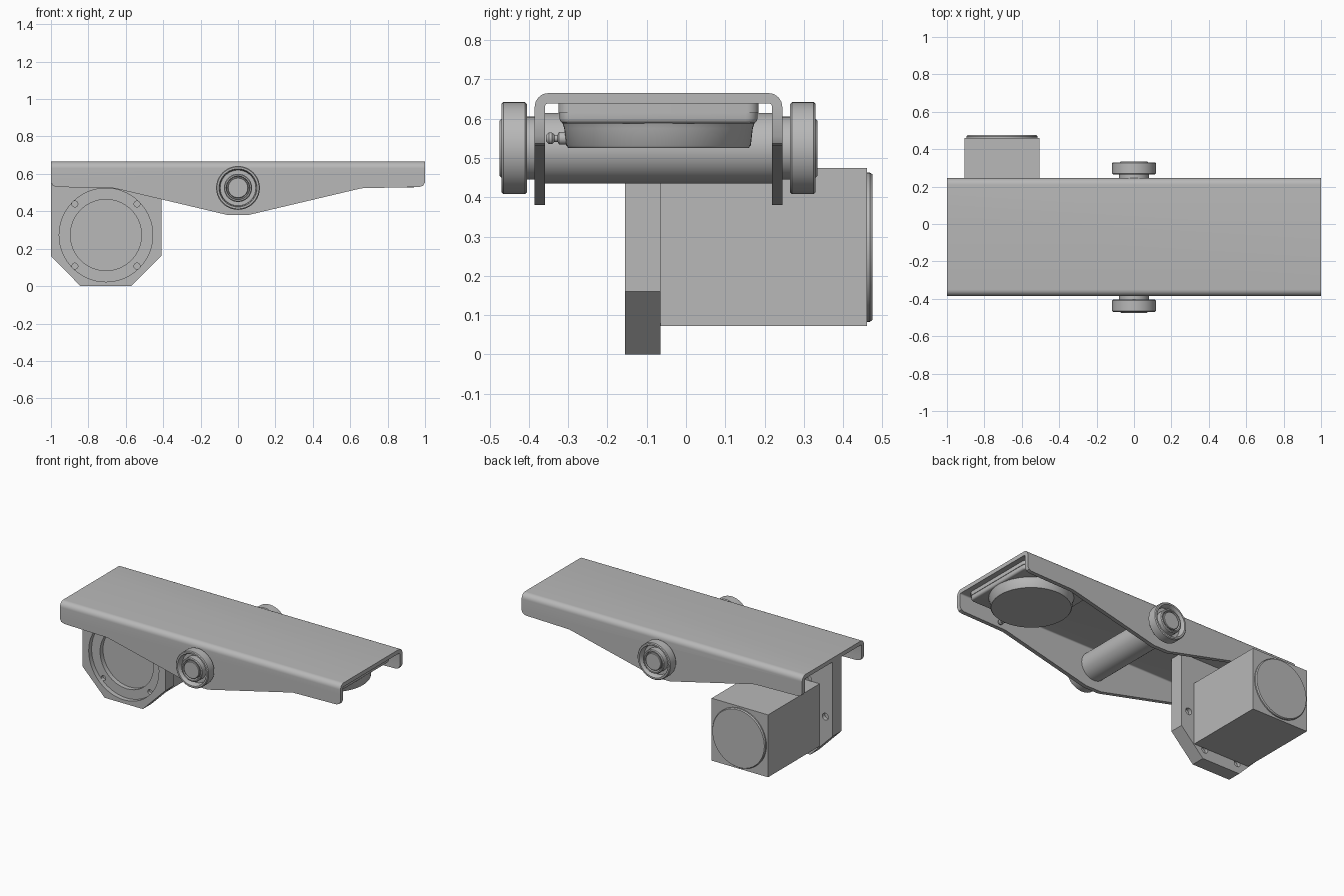
import bpy, bmesh
from math import sin, cos, pi, radians
from mathutils import Vector

cube = bpy.data.objects.get("Cube")
if cube:
    bpy.data.objects.remove(cube, do_unlink=True)

steel = bpy.data.materials.new("plain grey steel")
steel.use_nodes = True
GREY = (0.48, 0.48, 0.48, 1)
steel.diffuse_color = GREY
steel.node_tree.nodes["Principled BSDF"].inputs["Base Color"].default_value = GREY


def finish(bm, name):
    bmesh.ops.recalc_face_normals(bm, faces=bm.faces)
    mesh = bpy.data.meshes.new(name)
    bm.to_mesh(mesh)
    bm.free()
    mesh.materials.append(steel)
    ob = bpy.data.objects.new(name, mesh)
    bpy.context.collection.objects.link(ob)
    return ob


def select(ob):
    bpy.ops.object.select_all(action='DESELECT')
    ob.select_set(True)
    bpy.context.view_layer.objects.active = ob


def smooth(ob):
    select(ob)
    bpy.ops.object.shade_smooth_by_angle(angle=radians(35))
    return ob


def prism(name, points, axis, a, b):
    """Extrude a 2D outline along an axis, from a to b."""
    place = {'x': lambda p: (a, p[0], p[1]),
             'y': lambda p: (p[0], a, p[1]),
             'z': lambda p: (p[0], p[1], a)}[axis]
    bm = bmesh.new()
    face = bm.faces.new([bm.verts.new(place(p)) for p in points])
    out = bmesh.ops.extrude_face_region(bm, geom=[face])
    shift = Vector([(b - a) * (axis == k) for k in "xyz"])
    bmesh.ops.translate(bm, vec=shift, verts=[v for v in out["geom"] if isinstance(v, bmesh.types.BMVert)])
    return finish(bm, name)


def arc(cx, cy, r, start, end, n):
    return [(cx + r * cos(radians(start + (end - start) * i / n)),
             cy + r * sin(radians(start + (end - start) * i / n))) for i in range(n + 1)]


def circle(cx, cy, r, n=64):
    return arc(cx, cy, r, 0, 360, n)[:-1]


def rounded(cx, cy, half, r):
    k = half - r
    return [p for i, (sx, sy) in enumerate([(1, 1), (-1, 1), (-1, -1), (1, -1)])
            for p in arc(cx + sx * k, cy + sy * k, r, 90 * i, 90 * i + 90, 6)]


def lathe(name, profile, centre, axis, n=64):
    """Spin (radius, distance) pairs about an axis direction."""
    axis = Vector(axis)
    side = axis.orthogonal().normalized()
    bm = bmesh.new()
    verts = [bm.verts.new(Vector(centre) + side * r + axis * t) for r, t in profile]
    edges = [bm.edges.new(pair) for pair in zip(verts, verts[1:])]
    bmesh.ops.spin(bm, geom=verts + edges, cent=centre, axis=axis,
                   angle=2 * pi, steps=n, use_duplicate=False)
    bmesh.ops.remove_doubles(bm, verts=bm.verts, dist=0.0002)
    return smooth(finish(bm, name))


def boolean(ob, cutter, operation):
    mod = ob.modifiers.new("cut", 'BOOLEAN')
    mod.operation, mod.solver, mod.object = operation, 'EXACT', cutter
    select(ob)
    bpy.ops.object.modifier_apply(modifier=mod.name)
    bpy.data.objects.remove(cutter, do_unlink=True)


# Folded channel: U section trimmed to the tapered side outline
Y0, Y1, TOP, T, R = -0.385, 0.245, 0.665, 0.026, 0.035
section = [(Y0, 0.3)] + arc(Y0 + R, TOP - R, R, 180, 90, 8) + arc(Y1 - R, TOP - R, R, 90, 0, 8) + [(Y1, 0.3)]
section += [(Y1 - T, 0.3)] + arc(Y1 - R, TOP - R, R - T, 0, 90, 5)
section += arc(Y0 + R, TOP - R, R - T, 90, 180, 5) + [(Y0 + T, 0.3)]
channel = prism("channel", section, 'x', -1, 1)
half = [(0.055, 0.38), (0.66, 0.523), (0.97, 0.53), (0.99, 0.537), (1, 0.555), (1, 0.8)]
outline = half + [(-x, z) for x, z in reversed(half)]
boolean(channel, prism("trim", outline, 'y', -0.6, 0.6), 'INTERSECT')
smooth(channel)

# Cross axle and the two end rollers
AZ = 0.525
lathe("axle", [(0, Y0 + T), (0.09, Y0 + T), (0.09, Y1 - T), (0, Y1 - T)], (0, 0, AZ), (0, 1, 0))
roller = [(0, 0), (0.08, 0), (0.08, 0.02), (0.112, 0.02), (0.117, 0.025), (0.117, 0.08),
          (0.112, 0.085), (0.102, 0.085), (0.098, 0.08), (0.095, 0.045), (0.075, 0.045),
          (0.075, 0.085), (0.07, 0.09), (0.063, 0.09), (0.06, 0.06), (0.055, 0.06),
          (0.055, 0.087), (0.052, 0.09), (0, 0.09)]
for name, y, d in (("front_roller", Y0, -1), ("back_roller", Y1, 1)):
    lathe(name, roller, (0, y, AZ), (0, d, 0))

# Motor mounting plate with stepped recess and bolt holes
MX, MZ = -0.706, 0.273
P0, P1 = -0.155, -0.065
plate = prism("mounting_plate", [(-0.842, 0), (-0.57, 0), (-0.41, 0.16), (-0.41, 0.64),
                                 (-1, 0.64), (-1, 0.16)], 'y', P0, P1)
cuts = [(MX, MZ, 0.25, P0 - 0.1, P0 + 0.03), (MX, MZ, 0.19, P0 - 0.1, P0 + 0.06)]
cuts += [(MX + sx * 0.166, MZ + sz * 0.166, 0.016, P0 - 0.1, P0 + 0.05) for sx in (-1, 1) for sz in (-1, 1)]
cuts += [(MX + 0.242 * cos(i * pi / 3), MZ + 0.242 * sin(i * pi / 3), 0.022, P1 - 0.025, P1 + 0.1)
         for i in range(6)]
for x, z, r, a, b in cuts:
    boolean(plate, prism("hole", circle(x, z, r, 64 if r > 0.1 else 16), 'y', a, b), 'DIFFERENCE')
smooth(plate)

# Motor housing and its round end cover
H = 0.201
prism("motor_housing", [(MX - H, MZ - H), (MX + H, MZ - H), (MX + H, MZ + H), (MX - H, MZ + H)],
      'y', P1, 0.46)
lathe("motor_cover", [(0, 0.455), (0.19, 0.455), (0.19, 0.468), (0.185, 0.475), (0, 0.475)],
      (MX, 0, MZ), (0, 1, 0))

# Swivel pad under the other end
PX, PY = 0.71, -0.07
smooth(prism("pad_upper_slab", rounded(PX, PY, 0.255, 0.03), 'z', 0.615, 0.64))
lower = prism("pad_lower_slab", rounded(PX, PY, 0.252, 0.03), 'z', 0.588, 0.615)
bm = bmesh.new()
bm.from_mesh(lower.data)
rim = [e for e in bm.edges if all(v.co.z < 0.6 for v in e.verts)]
bmesh.ops.bevel(bm, geom=rim, offset=0.012, segments=3, affect='EDGES', profile=0.5)
bm.to_mesh(lower.data)
bm.free()
smooth(lower)
lathe("pad_disc", [(0, 0.526), (0.23, 0.526), (0.235, 0.532), (0.24, 0.575), (0.245, 0.59), (0, 0.59)],
      (PX, PY, 0), (0, 0, 1))

# Grease nipple on the pad disc
lathe("grease_nipple", [(0, -0.02), (0.016, -0.02), (0.016, 0.018), (0.009, 0.022), (0.009, 0.03),
                        (0.015, 0.036), (0.015, 0.044), (0.008, 0.051), (0, 0.051)],
      (PX, PY - 0.235, 0.55), (0, -1, 0), 20)
